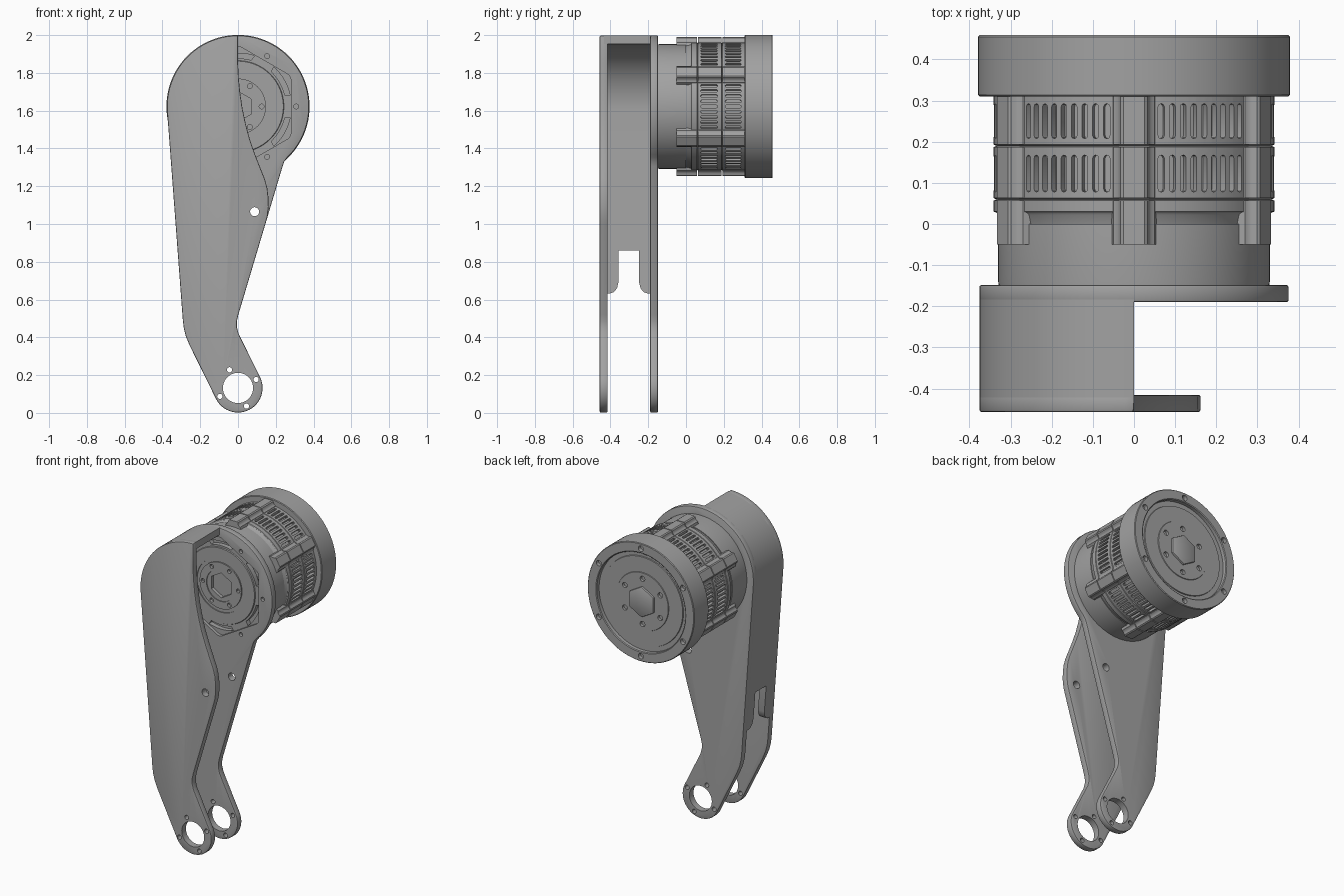
import bpy, bmesh, math
from math import cos, sin, pi, radians
from mathutils import Matrix

if "Cube" in bpy.data.objects:
    bpy.data.objects.remove(bpy.data.objects["Cube"])

gray = bpy.data.materials.new("machined gray")
gray.use_nodes = True
COLOR = (0.36, 0.36, 0.36, 1)
gray.diffuse_color = COLOR
gray.node_tree.nodes["Principled BSDF"].inputs["Base Color"].default_value = COLOR

AXIS_Z = 1.622                                     # motor axis height
FRONT = Matrix.Rotation(pi / 2, 4, 'X')            # drawing plane -> xz, depth -> -y
MOTOR = Matrix.Translation((0, 0, AXIS_Z)) @ FRONT
SEXTANTS = [radians(60 * i) for i in range(6)]


def radial(angle):
    """Frame whose x runs along the motor axis, y along the tangent, z outward."""
    return MOTOR @ Matrix.Rotation(angle, 4, 'Z') @ Matrix.Rotation(pi / 2, 4, 'Y')


def arc(r, a0, a1, n, cx=0, cy=0):
    angles = [radians(a0 + (a1 - a0) * i / n) for i in range(n + 1)]
    return [(cx + r * cos(a), cy + r * sin(a)) for a in angles]


def ngon(r, n, cx=0, cy=0, turn=0):
    return arc(r, turn, turn + 360, n, cx, cy)[:-1]


def prism(bm, pts, lo, hi, matrix):
    rings = [[bm.verts.new(matrix @ Matrix.Translation((x, y, z)).translation) for x, y in pts]
             for z in (lo, hi)]
    bm.faces.new(rings[0])
    bm.faces.new(rings[1])
    for i in range(len(pts)):
        j = (i + 1) % len(pts)
        bm.faces.new((rings[0][i], rings[0][j], rings[1][j], rings[1][i]))


def finish(name, bm):
    bmesh.ops.recalc_face_normals(bm, faces=bm.faces)
    mesh = bpy.data.meshes.new(name)
    bm.to_mesh(mesh)
    bm.free()
    mesh.materials.append(gray)
    obj = bpy.data.objects.new(name, mesh)
    bpy.context.collection.objects.link(obj)
    return obj


def solid(name, parts):
    bm = bmesh.new()
    for part in parts:
        prism(bm, *part)
    return finish(name, bm)


def lathe(name, profile, steps=96):
    """Turn a (radius, y) profile about the motor axis."""
    bm = bmesh.new()
    verts = [bm.verts.new(MOTOR @ Matrix.Translation((r, 0, -y)).translation) for r, y in profile]
    edges = [bm.edges.new(pair) for pair in zip(verts, verts[1:])]
    bmesh.ops.spin(bm, geom=verts + edges, cent=(0, 0, AXIS_Z), axis=(0, 1, 0),
                   angle=2 * pi, steps=steps, use_merge=True)
    bmesh.ops.remove_doubles(bm, verts=bm.verts, dist=1e-5)
    return finish(name, bm)


def apply(obj, mod):
    bpy.context.view_layer.objects.active = obj
    bpy.ops.object.modifier_apply(modifier=mod.name)


def bevel(obj, width):
    mod = obj.modifiers.new("edge", 'BEVEL')
    mod.width, mod.segments, mod.angle_limit = width, 2, radians(50)
    apply(obj, mod)


def cut(obj, parts):
    cutter = solid("cutter", parts)
    mod = obj.modifiers.new("cut", 'BOOLEAN')
    mod.operation, mod.solver, mod.object = 'DIFFERENCE', 'EXACT', cutter
    apply(obj, mod)
    bpy.data.objects.remove(cutter)


def smooth(*objs):
    bpy.ops.object.select_all(action='DESELECT')
    for obj in objs:
        obj.select_set(True)
        bpy.context.view_layer.objects.active = obj
    bpy.ops.object.shade_smooth_by_angle(angle=radians(30))


# Arm outlines: shared crown, left side, foot and lower right side
crown_left = arc(0.376, 90, 184, 28, 0, AXIS_Z)
lower = ([(-0.292, 0.49), (-0.287, 0.45), (-0.276, 0.405), (-0.255, 0.355)]
         + arc(0.13, 207, 387, 36, 0, 0.132)
         + [(0.02, 0.385), (0.003, 0.42), (-0.006, 0.455), (-0.006, 0.485), (0.002, 0.52),
            (0.145, 1.0)])
front_edge = [(0.156, 1.04), (0.162, 1.09), (0.161, 1.14), (0.155, 1.19), (0.143, 1.235),
              (0.115, 1.305), (0.088, 1.375), (0.062, 1.45), (0.041, 1.53), (0.024, 1.61),
              (0.012, 1.69), (0.004, 1.77), (0, 1.85)]
back_edge = [(0.236, 1.305), (0.245, 1.33)] + arc(0.376, -46, 88, 40, 0, AXIS_Z)

front_plate = solid("front_plate", [(crown_left + lower + front_edge, 0.415, 0.457, FRONT)])
back_plate = solid("back_plate", [(crown_left + lower + back_edge, 0.148, 0.19, FRONT)])

# Pivot hole with its four screw holes, and the cross pin hole
holes = [(ngon(0.08, 40, 0, 0.132), 0.1, 0.5, FRONT), (ngon(0.024, 20, 0.088, 1.065), 0.1, 0.5, FRONT)]
for k in range(4):
    a = radians(25 + 90 * k)
    holes.append((ngon(0.014, 14, 0.106 * cos(a), 0.132 + 0.106 * sin(a)), 0.1, 0.5, FRONT))
for plate in (front_plate, back_plate):
    bevel(plate, 0.006)
    cut(plate, holes)

# Hexagonal motor opening and mounting screw holes in the back plate
hexagon = []
for k in range(6):
    hexagon += arc(0.04, 60 * k, 60 * k + 60, 6,
                   0.277 * cos(radians(60 * k + 30)), 0.277 * sin(radians(60 * k + 30)))
cut(back_plate, [(hexagon, 0.1, 0.25, MOTOR)]
    + [(ngon(0.013, 14, 0.308 * cos(a), 0.308 * sin(a)), 0.165, 0.25, MOTOR) for a in SEXTANTS])

# Side wall joining the plates, with a stepped notch at its lower end
wall = solid("side_wall", [(crown_left + [(-0.289, 0.46), (-0.244, 0.46)]
                            + arc(0.331, 184, 90, 28, 0, AXIS_Z), 0.17, 0.435, FRONT)])
half = [(0.055, 0.86), (0.055, 0.69), (0.062, 0.66), (0.078, 0.64), (0.1, 0.632), (0.2, 0.632), (0.2, 0.4)]
notch = half + [(-x, z) for x, z in reversed(half)]
SIDE = Matrix.Translation((0, -0.303, 0)) @ Matrix.Rotation(pi / 2, 4, 'Z') @ FRONT
cut(wall, [(notch, -0.6, 0.6, SIDE)])

# Motor front cap with stepped hub, hexagonal socket, screws and curved slots
cap = lathe("motor_front_cap", [
    (0, -0.172), (0.1, -0.172), (0.1, -0.178), (0.148, -0.178), (0.148, -0.17), (0.17, -0.17),
    (0.17, -0.176), (0.24, -0.176), (0.243, -0.17), (0.326, -0.17), (0.33, -0.14), (0.33, 0), (0, 0)])
cuts = [(ngon(0.08, 6, turn=30), 0.15, 0.25, MOTOR)]
for a in SEXTANTS:
    cuts.append((ngon(0.013, 12, 0.125 * cos(a), 0.125 * sin(a)), 0.16, 0.25, MOTOR))
    d = math.degrees(a) + 30
    cuts.append((arc(0.282, d - 18, d + 18, 10) + arc(0.255, d + 16, d - 16, 10), 0.14, 0.25, MOTOR))
cut(cap, cuts)

# Motor housing with ring grooves and banks of vents
housing = lathe("motor_housing", [
    (0, -0.02), (0.322, -0.02), (0.33, 0.022), (0.335, 0.028), (0.341, 0.03), (0.341, 0.057),
    (0.334, 0.06), (0.341, 0.063), (0.341, 0.187), (0.334, 0.19), (0.341, 0.193),
    (0.341, 0.33), (0, 0.33)])
vents = []
for a in SEXTANTS:
    for y0, y1 in ((0.085, 0.16), (0.215, 0.285)):
        slot = arc(0.0075, -90, 90, 4, y1) + arc(0.0075, 90, 270, 4, y0)
        for k in range(9):
            vents.append((slot, 0.322, 0.36, radial(a + radians(4.7 * (k - 4)))))
cut(housing, vents)

# Six raised ribs, split at the ring grooves
rib_half = [(0.055, 0.32), (0.05, 0.34), (0.041, 0.345), (0.036, 0.353), (0.033, 0.364), (0.026, 0.369)]
rib_shape = rib_half + [(-x, r) for x, r in reversed(rib_half)]
rib_obj = solid("housing_ribs", [
    (rib_shape, -y1, -y0, MOTOR @ Matrix.Rotation(a, 4, 'Z'))
    for a in SEXTANTS for y0, y1 in ((-0.05, 0.057), (0.063, 0.187), (0.193, 0.32))])

# Rear flange with recessed cover, hexagonal boss and screw holes
flange = lathe("rear_flange", [
    (0, 0.31), (0.375, 0.31), (0.379, 0.314), (0.379, 0.455), (0.375, 0.459), (0.32, 0.459),
    (0.315, 0.455), (0.315, 0.432), (0.285, 0.432), (0.283, 0.438), (0.185, 0.438),
    (0.183, 0.442), (0, 0.442)])
screws = []
for a in SEXTANTS:
    b = a + pi / 6
    screws.append((ngon(0.018, 16, 0.345 * cos(b), 0.345 * sin(b)), -0.5, -0.435, MOTOR))
    screws.append((ngon(0.017, 16, 0.145 * cos(b), 0.145 * sin(b)), -0.5, -0.425, MOTOR))
cut(flange, screws)
boss = solid("hexagonal_boss", [(ngon(0.098, 6, turn=30), -0.455, -0.43, MOTOR)])
bevel(boss, 0.004)

smooth(front_plate, back_plate, wall, cap, housing, rib_obj, flange, boss)
